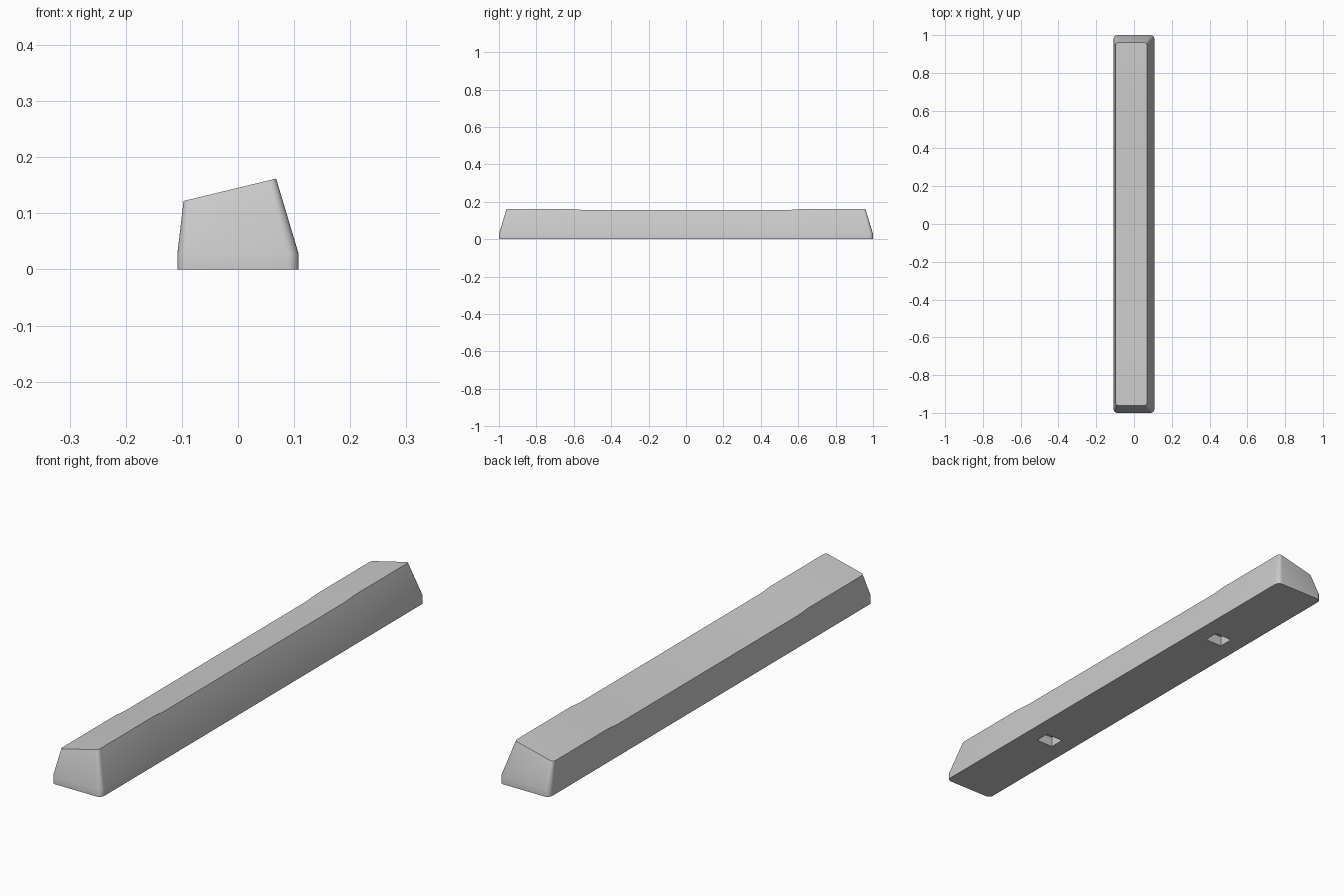
import bpy, bmesh
from math import sin, cos, radians, pi

cube = bpy.data.objects.get("Cube")
if cube:
    bpy.data.objects.remove(cube, do_unlink=True)

grey = bpy.data.materials.new("light_grey")
grey.use_nodes = True
colour = (0.6, 0.6, 0.6, 1)
grey.diffuse_color = colour
grey.node_tree.nodes["Principled BSDF"].inputs["Base Color"].default_value = colour

STEPS = 6
STATIONS = (-0.62, -0.56, 0.56, 0.62)


def top_height(x, y):
    """Tilted top surface, slightly lower along the middle."""
    dip = 0.005 if abs(y) < 0.6 else 0
    return 0.1455 + 0.242 * x - dip


def section(bm, x0, x1, y1, r, height):
    """Rounded rectangle; returns its right and left halves, front to back."""
    arc = [(r * (cos(a) - 1), r * sin(a))
           for a in (radians(90) * i / STEPS for i in range(STEPS + 1))]
    inset = [(dx, -(y1 - r) - dy) for dx, dy in reversed(arc)]
    inset += [(0, y) for y in STATIONS]
    inset += [(dx, y1 - r + dy) for dx, dy in arc]
    right = [bm.verts.new((x1 + dx, y, height(x1 + dx, y))) for dx, y in inset]
    left = [bm.verts.new((x0 - dx, y, height(x0 - dx, y))) for dx, y in inset]
    return right, left


def cap(bm, sec):
    right, left = sec
    for i in range(len(right) - 1):
        bm.faces.new((right[i], right[i + 1], left[i + 1], left[i]))


# Bar body: short upright skirt, then walls leaning in to the tilted top
bm = bmesh.new()
sections = [
    section(bm, -0.108, 0.108, 1.0, 0.02, lambda x, y: 0),
    section(bm, -0.108, 0.108, 1.0, 0.02, lambda x, y: 0.028),
    section(bm, -0.097, 0.068, 0.96, 0.012, top_height),
]
for low, high in zip(sections, sections[1:]):
    a = low[0] + low[1][::-1]
    b = high[0] + high[1][::-1]
    for i in range(len(a)):
        j = (i + 1) % len(a)
        bm.faces.new((a[i], a[j], b[j], b[i]))
cap(bm, sections[0])
cap(bm, sections[-1])
bmesh.ops.recalc_face_normals(bm, faces=bm.faces)
mesh = bpy.data.meshes.new("bar_body")
bm.to_mesh(mesh)
bm.free()
mesh.materials.append(grey)
body = bpy.data.objects.new("bar_body", mesh)
bpy.context.collection.objects.link(body)

# Two mounting sockets cut in the underside
for y in (-0.51, 0.51):
    bpy.ops.mesh.primitive_cube_add(size=1, location=(0, y, 0))
    cutter = bpy.context.object
    cutter.name = "socket_cutter"
    cutter.scale = (0.075, 0.06, 0.08)
    cutter.hide_render = True
    cutter.data.materials.append(grey)
    bpy.context.view_layer.objects.active = body
    mod = body.modifiers.new("socket", 'BOOLEAN')
    mod.operation = 'DIFFERENCE'
    mod.solver = 'EXACT'
    mod.object = cutter
    bpy.ops.object.modifier_apply(modifier=mod.name)
    bpy.data.objects.remove(cutter, do_unlink=True)

# Smooth walls with a crisp top rim
bpy.ops.object.select_all(action='DESELECT')
body.select_set(True)
bpy.context.view_layer.objects.active = body
bpy.ops.object.shade_smooth_by_angle(angle=radians(35))
